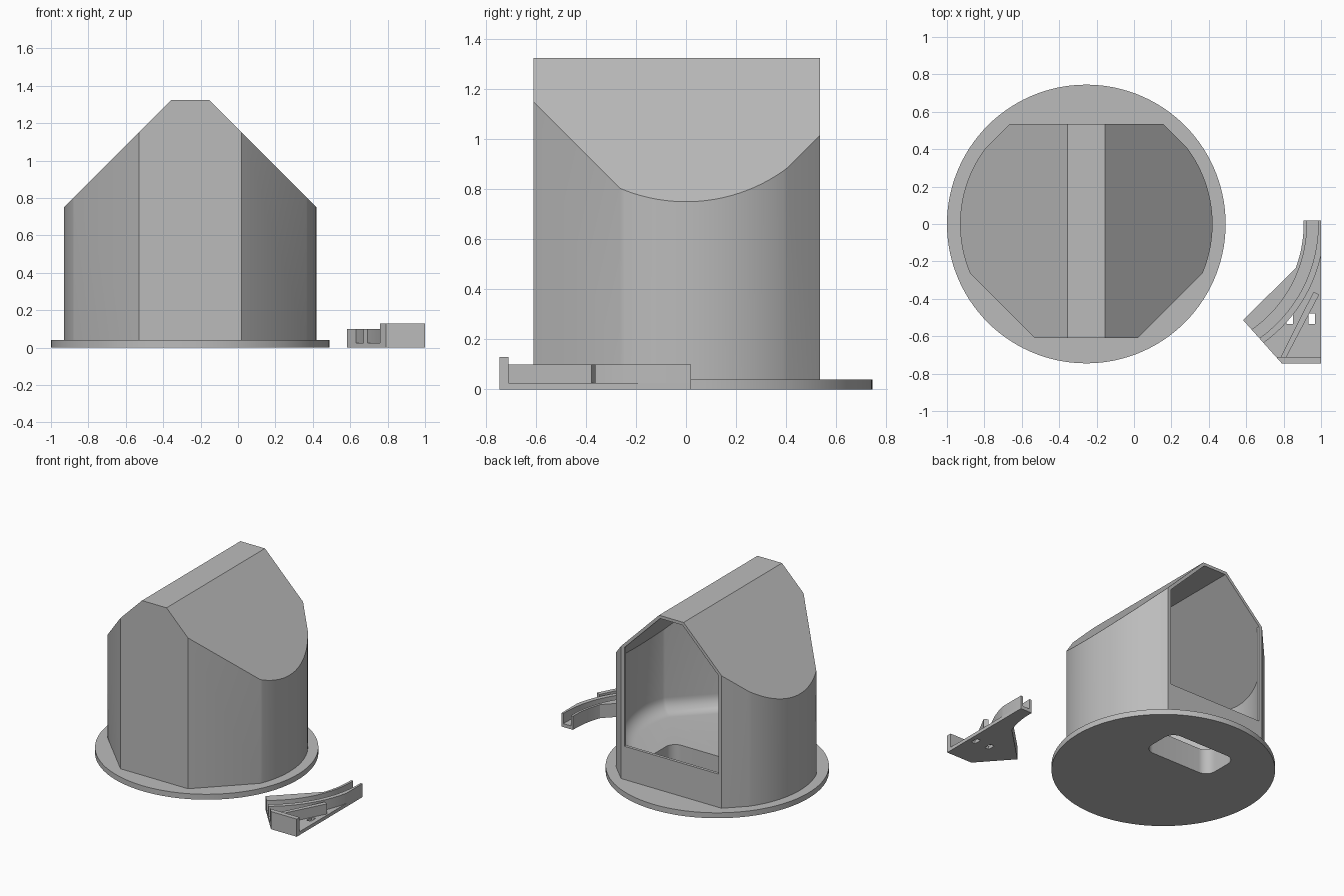
import bpy, bmesh, math
from mathutils import Vector

if "Cube" in bpy.data.objects:
    bpy.data.objects.remove(bpy.data.objects["Cube"])

grey = bpy.data.materials.new("plain_grey")
grey.diffuse_color = (0.5, 0.5, 0.5, 1)
grey.use_nodes = True
grey.node_tree.nodes["Principled BSDF"].inputs["Base Color"].default_value = grey.diffuse_color
CX = -0.255          # centre of the housing
BX = 0.235           # arc centre of the bracket
WALL = 0.022


def make(name, bm):
    bmesh.ops.recalc_face_normals(bm, faces=bm.faces)
    me = bpy.data.meshes.new(name)
    bm.to_mesh(me)
    bm.free()
    me.materials.append(grey)
    ob = bpy.data.objects.new(name, me)
    bpy.context.collection.objects.link(ob)
    return ob


def loft(rings):
    """Closed solid through rings of (points, z)."""
    bm = bmesh.new()
    vs = [[bm.verts.new((x, y, z)) for x, y in pts] for pts, z in rings]
    for a, b in zip(vs, vs[1:]):
        for i in range(len(a)):
            j = (i + 1) % len(a)
            bm.faces.new((a[i], a[j], b[j], b[i]))
    bm.faces.new(vs[0][::-1])
    bm.faces.new(vs[-1])
    bmesh.ops.recalc_face_normals(bm, faces=bm.faces)
    return bm


def prism(pts, z0, z1):
    return loft([(pts, z0), (pts, z1)])


def clip(bm, co, no):
    """Remove everything on the normal side of a plane and cap the cut."""
    bmesh.ops.bisect_plane(bm, geom=bm.verts[:] + bm.edges[:] + bm.faces[:], dist=1e-6,
                           plane_co=Vector(co), plane_no=Vector(no), clear_outer=True)
    bmesh.ops.holes_fill(bm, edges=[e for e in bm.edges if e.is_boundary], sides=0)
    return bm


def boolean(ob, cutter, op='DIFFERENCE'):
    m = ob.modifiers.new("cut", 'BOOLEAN')
    m.operation, m.object, m.solver = op, cutter, 'EXACT'
    bpy.context.view_layer.objects.active = ob
    bpy.ops.object.modifier_apply(modifier=m.name)
    bpy.data.objects.remove(cutter)


def smooth(ob):
    bpy.ops.object.select_all(action='DESELECT')
    ob.select_set(True)
    bpy.context.view_layer.objects.active = ob
    bpy.ops.object.shade_smooth_by_angle(angle=math.radians(25))


def arc(cx, r, a0, a1, n):
    return [(cx + r * math.cos(math.radians(a0 + (a1 - a0) * i / n)),
             r * math.sin(math.radians(a0 + (a1 - a0) * i / n))) for i in range(n + 1)]


def footprint(d):
    """Round plan with four chamfers and flat front and back, inset by d."""
    r, yf, yb = 0.675 - d, -0.61 + d, 0.535 - d
    sf, sb = 0.885 - d * math.sqrt(2), 0.945 - d * math.sqrt(2)
    a0 = -45 + math.degrees(math.acos(sf / (r * math.sqrt(2))))
    a1 = 45 - math.degrees(math.acos(sb / (r * math.sqrt(2))))
    right = [(CX + sf + yf, yf)] + arc(CX, r, a0, a1, 36) + [(CX + sb - yb, yb)]
    return right + [(2 * CX - x, y) for x, y in reversed(right)]


def gable(bm, d):
    """Cut the 45 degree roof slopes and flat ridge."""
    z = 1.425 - d * math.sqrt(2)
    for s in (1, -1):
        clip(bm, (CX, 0, z), (s, 0, 1))
    return clip(bm, (0, 0, 1.325 - d), (0, 0, 1))


# housing shell on its round base
housing = make("housing", gable(prism(footprint(0), 0.02, 1.6), 0))
boolean(housing, make("base_disk", prism(arc(CX, 0.745, 0, 357, 119), 0, 0.04)), 'UNION')

# cavity with a rounded floor edge
FLOOR, FIL = 0.185, 0.10
rings = []
for i in range(9):
    a = math.radians(90 * i / 8)
    rings.append((footprint(WALL + FIL * (1 - math.sin(a))), FLOOR + FIL * (1 - math.cos(a))))
rings.append((footprint(WALL), 1.6))
boolean(housing, make("cavity", gable(loft(rings), WALL)))

# back opening above the sill
w = 0.383
door = prism([(CX - w, 0.45), (CX + w, 0.45), (CX + w, 0.6), (CX - w, 0.6)], 0.285, 1.6)
boolean(housing, make("opening", gable(door, WALL)))

# rounded slot through the floor
slot = []
for sx, sy, a in ((1, 1, 0), (-1, 1, 90), (-1, -1, 180), (1, -1, 270)):
    slot += [(x + sx * 0.2, y + 0.275 + sy * 0.07) for x, y in arc(CX, 0.075, a, a + 90, 10)]
boolean(housing, make("slot", prism(slot, -0.1, 0.4)))
smooth(housing)

# bracket: plate, curved channel walls, front wall and rib
inner = arc(BX, 0.672, 4, -20.6, 24) + [(BX + 0.2, -0.66)]


def trim(bm):
    clip(bm, (0, 0.02, 0), (0, 1, 0))
    clip(bm, (1, 0, 0), (1, 0, 0))
    return clip(bm, (0.58, -0.51, 0), (-0.235, -0.21, 0))


plate = make("bracket", trim(prism(inner + [(0.435, -0.745), (1.1, -0.745), (1.1, 0.1), (0.91, 0.1)],
                                   0, 0.025)))
for x in (0.832, 0.95):
    h = [(x - 0.017, -0.535), (x + 0.017, -0.535), (x + 0.017, -0.478), (x - 0.017, -0.478)]
    boolean(plate, make("hole", prism(h, -0.1, 0.1)))
parts = [
    ("channel_inner_wall", inner + arc(BX, 0.69, -73, 4, 40), 0.10),
    ("channel_outer_wall", arc(BX, 0.75, 4, -73, 40) + arc(BX, 0.783, -73, 4, 40), 0.10),
    ("front_wall", [(0.6, -0.745), (1.1, -0.745), (1.1, -0.71), (0.6, -0.71)], 0.13),
    ("rib", [(0.785, -0.71), (0.815, -0.71), (0.99, -0.378), (0.96, -0.362)], 0.10),
]
for name, pts, top in parts:
    smooth(make(name, trim(prism(pts, 0.025, top))))
smooth(plate)
